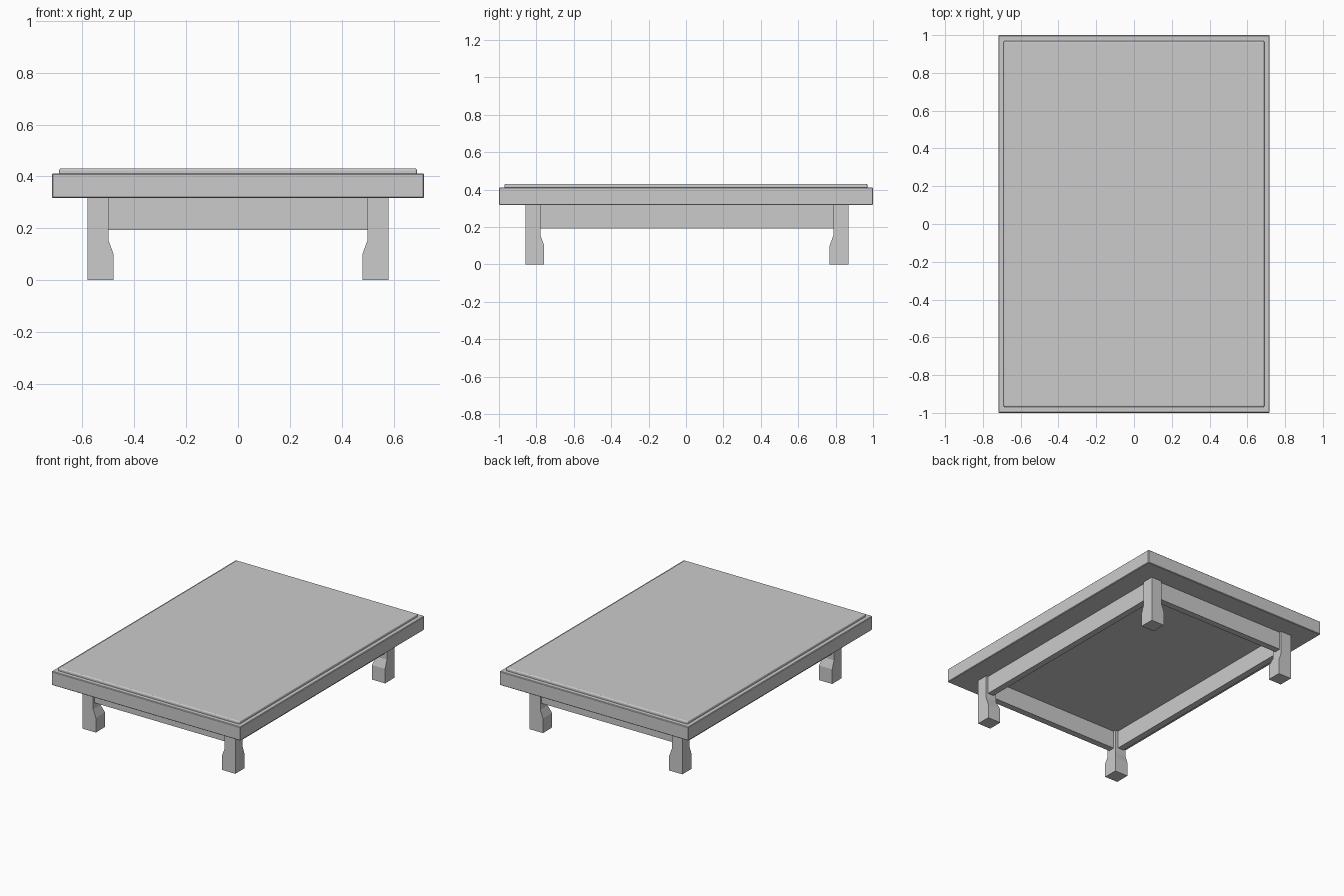
import bpy, bmesh

if "Cube" in bpy.data.objects:
    bpy.data.objects.remove(bpy.data.objects["Cube"])

LEG_X = 0.58                      # outer leg face in x
Y0, Y1 = -0.858, 0.868            # outer leg faces, front and back


def make_object(name, bm):
    bmesh.ops.recalc_face_normals(bm, faces=bm.faces)
    mesh = bpy.data.meshes.new(name)
    bm.to_mesh(mesh)
    bm.free()
    obj = bpy.data.objects.new(name, mesh)
    bpy.context.collection.objects.link(obj)
    return obj


def box(name, x, y, z, bevel=0, segments=1):
    bm = bmesh.new()
    bmesh.ops.create_cube(bm, size=1)
    for v in bm.verts:
        v.co = [lo + (c + 0.5) * (hi - lo) for c, (lo, hi) in zip(v.co, (x, y, z))]
    obj = make_object(name, bm)
    if bevel:
        mod = obj.modifiers.new("edge_rounding", "BEVEL")
        mod.width, mod.segments = bevel, segments
    return obj


def leg(name, x, y, dx, dy):
    """Square leg: outer corner at (x, y), flaring inwards to a wider foot."""
    bm = bmesh.new()
    rings = []
    for z, w in ((0, 0.10), (0.10, 0.10), (0.155, 0.08), (0.317, 0.08)):
        rings.append([bm.verts.new((x + dx * a * w, y + dy * b * w, z))
                      for a, b in ((0, 0), (1, 0), (1, 1), (0, 1))])
    for lower, upper in zip(rings, rings[1:]):
        for i in range(4):
            j = (i + 1) % 4
            bm.faces.new((lower[i], lower[j], upper[j], upper[i]))
    bm.faces.new(rings[0])
    bm.faces.new(rings[-1])
    return make_object(name, bm)


# Table top and raised panel
box("table_top", (-0.718, 0.718), (-1, 1), (0.317, 0.412), 0.004)
box("raised_panel", (-0.69, 0.69), (-0.97, 0.97), (0.405, 0.431), 0.008, 3)

# Legs at the four corners
for side, s in (("left", -1), ("right", 1)):
    leg(f"front_{side}_leg", s * LEG_X, Y0, -s, 1)
    leg(f"back_{side}_leg", s * LEG_X, Y1, -s, -1)

# Aprons between the legs
Z = (0.193, 0.317)
IN, OUT = 0.06, 0.015             # inset of inner and outer apron faces
for side, s in (("left", -1), ("right", 1)):
    xs = sorted((s * (LEG_X - OUT), s * (LEG_X - IN)))
    box(f"{side}_apron", xs, (Y0 + 0.07, Y1 - 0.07), Z)
box("front_apron", (-0.51, 0.51), (Y0 + OUT, Y0 + IN), Z)
box("back_apron", (-0.51, 0.51), (Y1 - IN, Y1 - OUT), Z)
